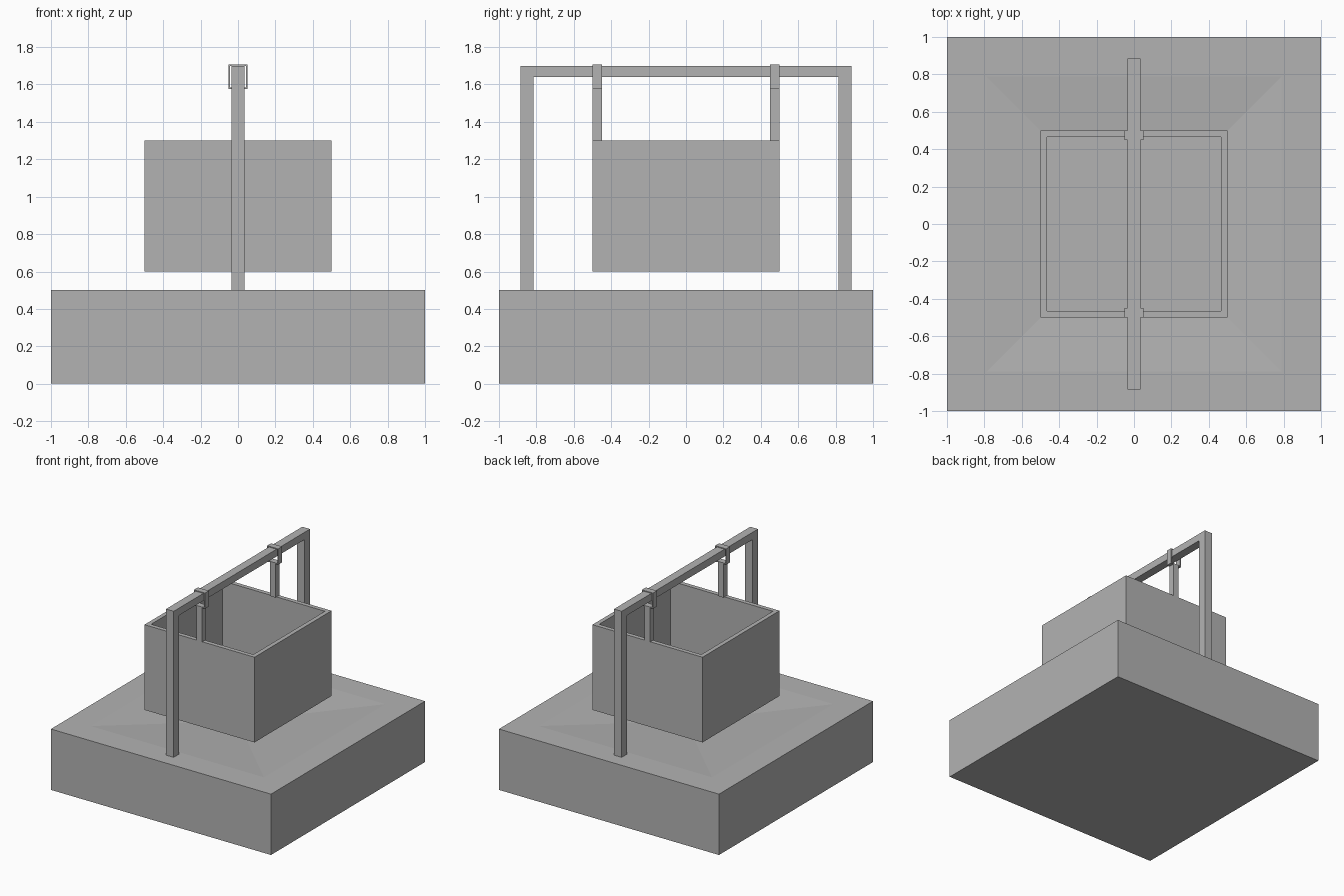
import bpy
import bmesh

if "Cube" in bpy.data.objects:
    bpy.data.objects.remove(bpy.data.objects["Cube"], do_unlink=True)

grey = bpy.data.materials.new("plain grey")
grey.use_nodes = True
COLOUR = (0.45, 0.45, 0.45, 1)
grey.diffuse_color = COLOUR
grey.node_tree.nodes["Principled BSDF"].inputs["Base Color"].default_value = COLOUR


def finish(name, bm):
    bmesh.ops.recalc_face_normals(bm, faces=bm.faces)
    mesh = bpy.data.meshes.new(name)
    bm.to_mesh(mesh)
    bm.free()
    mesh.materials.append(grey)
    obj = bpy.data.objects.new(name, mesh)
    bpy.context.collection.objects.link(obj)
    return obj


def block(bm, low, high):
    verts = bmesh.ops.create_cube(bm, size=1)["verts"]
    for v in verts:
        v.co = [l + (h - l) * (c + 0.5) for l, h, c in zip(low, high, v.co)]
    return verts


def face_along(bm, axis, sign):
    return max(bm.faces, key=lambda f: f.normal[axis] * sign)


def sink(bm, face, margin, depth, scale=1):
    """Inset a top face, then lower it, tapering by scale."""
    bmesh.ops.inset_region(bm, faces=[face], thickness=margin)
    bottom = bmesh.ops.extrude_discrete_faces(bm, faces=[face])["faces"][0]
    for v in bottom.verts:
        v.co.x *= scale
        v.co.y *= scale
        v.co.z -= depth


# Base slab with a shallow sloping basin
bm = bmesh.new()
block(bm, (-1, -1, 0), (1, 1, 0.5))
bm.normal_update()
sink(bm, face_along(bm, 2, 1), 0.3, 0.05, 0.02)
finish("base", bm)

# Open box hanging above the basin
bm = bmesh.new()
block(bm, (-0.5, -0.5, 0.6), (0.5, 0.5, 1.3))
bm.normal_update()
sink(bm, face_along(bm, 2, 1), 0.05, 0.65)
finish("hanging_box", bm)

# Gantry: an arch profile in the YZ plane, extruded across x
bm = bmesh.new()
arch = [(-0.885, 0.5), (-0.885, 1.7), (0.885, 1.7), (0.885, 0.5),
        (0.815, 0.5), (0.815, 1.64), (-0.815, 1.64), (-0.815, 0.5)]
profile = bm.faces.new([bm.verts.new((-0.035, y, z)) for y, z in arch])
side = bmesh.ops.extrude_face_region(bm, geom=[profile])["geom"]
bmesh.ops.translate(bm, vec=(0.07, 0, 0),
                    verts=[g for g in side if isinstance(g, bmesh.types.BMVert)])
finish("gantry", bm)

# Hangers: a strap rising from the box wall and a thin loop around the beam
for label, y0, y1 in (("front", -0.5, -0.45), ("back", 0.45, 0.5)):
    bm = bmesh.new()
    block(bm, (-0.025, y0, 1.3), (0.025, y1, 1.58))
    finish(label + "_strap", bm)

    bm = bmesh.new()
    outer = [(-0.05, 1.577), (0.05, 1.577), (0.05, 1.707), (-0.05, 1.707)]
    inner = [(-0.042, 1.585), (0.042, 1.585), (0.042, 1.7), (-0.042, 1.7)]
    rings = [[bm.verts.new((x, y, z)) for x, z in ring]
             for y, ring in ((y0, outer), (y1, outer), (y1, inner), (y0, inner))]
    for a, b in zip(rings, rings[1:] + rings[:1]):
        for i in range(4):
            j = (i + 1) % 4
            bm.faces.new((a[i], a[j], b[j], b[i]))
    finish(label + "_loop", bm)
